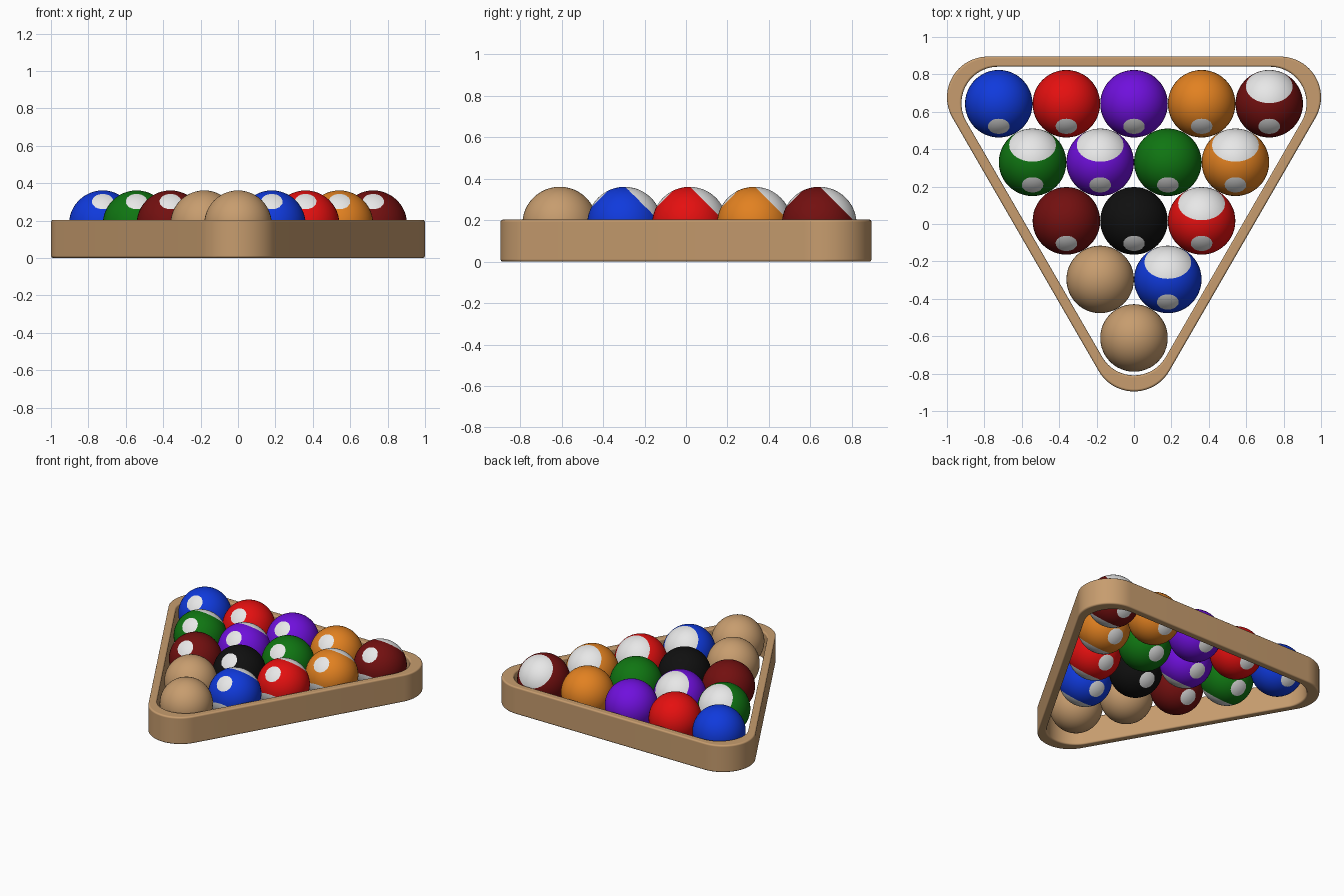
import bpy, bmesh, math
from mathutils import Vector

if "Cube" in bpy.data.objects:
    bpy.data.objects.remove(bpy.data.objects["Cube"], do_unlink=True)

COLOURS = {
    "wood": (0.57, 0.335, 0.157),
    "white": (0.8, 0.8, 0.8),
    "blue": (0.005, 0.042, 0.72),
    "red": (0.78, 0.005, 0.005),
    "purple": (0.16, 0.005, 0.72),
    "orange": (0.76, 0.22, 0.015),
    "maroon": (0.17, 0.005, 0.005),
    "green": (0.005, 0.18, 0.006),
    "black": (0.005, 0.005, 0.005),
}


def make_material(name, rgb):
    mat = bpy.data.materials.new(name)
    mat.use_nodes = True
    mat.diffuse_color = (*rgb, 1)
    mat.node_tree.nodes["Principled BSDF"].inputs["Base Color"].default_value = (*rgb, 1)
    return mat


MATS = {name: make_material(name, rgb) for name, rgb in COLOURS.items()}

RADIUS = 0.1805
SPACING = 0.3615
ROW_STEP = SPACING * math.sqrt(3) / 2
BACK_Y = 0.643
RACK_HEIGHT = 0.203

# Painted areas: axis and half angle of each white patch, mirrored to the far side
DOT = (Vector((0, -1, 1)).normalized(), math.radians(19))
CAP = (Vector((0, 1, 1)).normalized(), math.radians(44))


def finish(bm, name, materials):
    for face in bm.faces:
        face.smooth = True
    mesh = bpy.data.meshes.new(name)
    bm.to_mesh(mesh)
    bm.free()
    for mat in materials:
        mesh.materials.append(MATS[mat])
    obj = bpy.data.objects.new(name, mesh)
    bpy.context.collection.objects.link(obj)
    return obj


def make_ball(name, colour, patches, location):
    bm = bmesh.new()
    bmesh.ops.create_uvsphere(bm, u_segments=48, v_segments=24, radius=RADIUS)
    areas = [(axis * side, angle) for axis, angle in patches for side in (1, -1)]
    # Cut a clean circle round every patch
    for axis, angle in areas:
        bmesh.ops.bisect_plane(bm, geom=bm.verts[:] + bm.edges[:] + bm.faces[:],
                               plane_co=axis * RADIUS * math.cos(angle), plane_no=axis)
    for vert in bm.verts:
        vert.co = vert.co.normalized() * RADIUS
    for face in bm.faces:
        centre = face.calc_center_median().normalized()
        face.material_index = int(any(centre.dot(a) > math.cos(t) for a, t in areas))
    obj = finish(bm, name, [colour, "white"] if patches else [colour])
    obj.location = location


# Balls, from the back row to the front; "stripe" adds the two white caps
ROWS = [
    ["blue", "red", "purple", "orange", "maroon stripe"],
    ["green stripe", "purple stripe", "green", "orange stripe"],
    ["maroon", "black", "red stripe"],
    ["wood", "blue stripe"],
    ["wood"],
]
for r, row in enumerate(ROWS):
    for i, kind in enumerate(row):
        colour = kind.split()[0]
        patches = [] if colour == "wood" else [DOT]
        if "stripe" in kind:
            patches = [DOT, CAP]
        x = (i - (len(row) - 1) / 2) * SPACING
        make_ball(f"{kind.replace(' ', '_')}_ball_row_{r + 1}", colour, patches,
                  (x, BACK_Y - r * ROW_STEP, RADIUS))

# Rack: rounded triangle wall, thicker at the corners
CORNERS = [
    (Vector((-2 * SPACING, BACK_Y)), 150),
    (Vector((0, BACK_Y - 4 * ROW_STEP)), 270),
    (Vector((2 * SPACING, BACK_Y)), 390),
]


def rounded_triangle(offset, radius, steps=24):
    points = []
    for corner, heading in CORNERS:
        mid = math.radians(heading)
        centre = corner + 2 * (offset - radius) * Vector((math.cos(mid), math.sin(mid)))
        for k in range(steps + 1):
            a = mid + math.radians(120) * (k / steps - 0.5)
            points.append(centre + radius * Vector((math.cos(a), math.sin(a))))
    return points


bm = bmesh.new()
outer = rounded_triangle(0.252, 0.218)
inner = rounded_triangle(0.198, 0.196)
loops = [[bm.verts.new((p.x, p.y, z)) for p in pts]
         for pts, z in ((outer, 0), (outer, RACK_HEIGHT), (inner, RACK_HEIGHT), (inner, 0))]
for a, b in zip(loops, loops[1:] + loops[:1]):
    for k in range(len(a)):
        n = (k + 1) % len(a)
        bm.faces.new((a[k], a[n], b[n], b[k]))
bmesh.ops.recalc_face_normals(bm, faces=bm.faces)
rack = finish(bm, "triangle_rack", ["wood"])
bevel = rack.modifiers.new("rounded_rim", "BEVEL")
bevel.width = 0.012
bevel.segments = 3
bevel.limit_method = "ANGLE"
bevel.angle_limit = math.radians(40)
bevel.harden_normals = True
